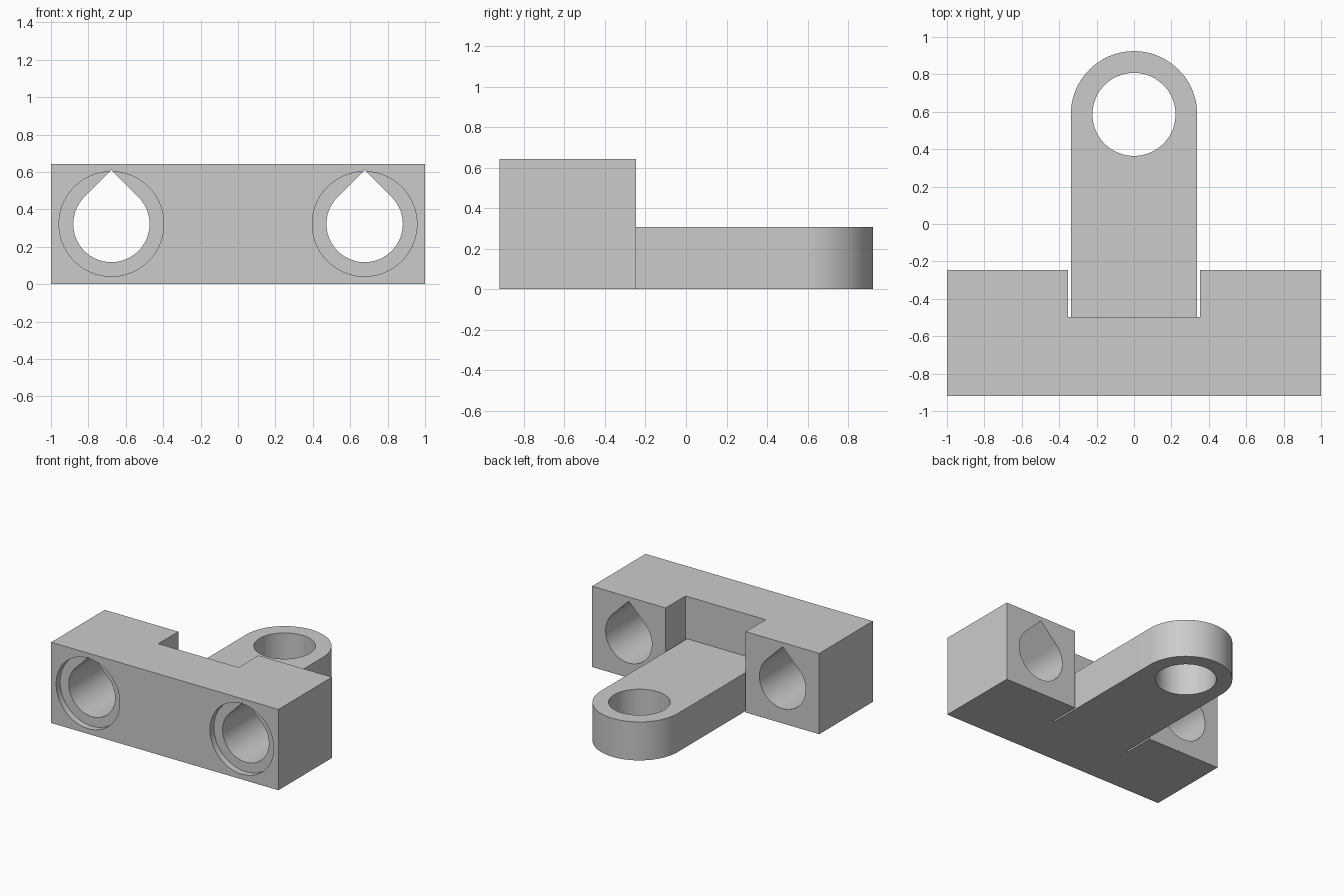
import bpy, bmesh
from math import pi, sin, cos, radians
from mathutils import Vector

if "Cube" in bpy.data.objects:
    bpy.data.objects.remove(bpy.data.objects["Cube"], do_unlink=True)

grey = bpy.data.materials.new("light grey")
grey.use_nodes = True
colour = (0.6, 0.6, 0.6, 1)
grey.diffuse_color = colour
grey.node_tree.nodes["Principled BSDF"].inputs["Base Color"].default_value = colour


def arc(cx, cy, r, start, end, steps):
    """Points on an arc, angles in degrees."""
    angles = [radians(start + (end - start) * i / steps) for i in range(steps + 1)]
    return [(cx + r * cos(a), cy + r * sin(a)) for a in angles]


def circle(cx, cy, r, steps=96):
    return arc(cx, cy, r, 0, 360, steps)[:-1]


def prism(name, outline, low, high, along="z"):
    """Extrude a closed outline along z, or an x-z outline along y."""
    def place(p, d):
        return Vector((p[0], p[1], d)) if along == "z" else Vector((p[0], d, p[1]))
    bm = bmesh.new()
    face = bm.faces.new([bm.verts.new(place(p, low)) for p in outline])
    side = bmesh.ops.extrude_face_region(bm, geom=[face])
    verts = [v for v in side["geom"] if isinstance(v, bmesh.types.BMVert)]
    bmesh.ops.translate(bm, verts=verts, vec=place((0, 0), high - low))
    bmesh.ops.recalc_face_normals(bm, faces=bm.faces)
    mesh = bpy.data.meshes.new(name)
    bm.to_mesh(mesh)
    bm.free()
    mesh.materials.append(grey)
    obj = bpy.data.objects.new(name, mesh)
    bpy.context.collection.objects.link(obj)
    return obj


def activate(obj):
    bpy.ops.object.select_all(action="DESELECT")
    obj.select_set(True)
    bpy.context.view_layer.objects.active = obj


def cut(obj, cutter):
    mod = obj.modifiers.new("cut", "BOOLEAN")
    mod.operation = "DIFFERENCE"
    mod.solver = "EXACT"
    mod.object = cutter
    activate(obj)
    bpy.ops.object.modifier_apply(modifier=mod.name)
    bpy.data.objects.remove(cutter, do_unlink=True)


def smooth(obj):
    activate(obj)
    bpy.ops.object.shade_smooth_by_angle(angle=radians(30))


front, back, slot_wall = -0.92, -0.247, -0.497
height, slot_half = 0.643, 0.353

# Clamp block with a slot in its back
half = [(1, front), (1, back), (slot_half, back), (slot_half, slot_wall)]
block = prism("clamp_block", half + [(-x, y) for x, y in reversed(half)], 0, height)

# Teardrop bores with shallow counterbores in the front
bore_z, bore_r = 0.322, 0.204
for x in (-0.677, 0.677):
    teardrop = arc(x, bore_z, bore_r, 135, 405, 72) + [(x, bore_z + bore_r * 2 ** 0.5)]
    cut(block, prism("bore_cutter", teardrop, front - 0.1, back + 0.1, "y"))
    cut(block, prism("counterbore_cutter", circle(x, bore_z, 0.28),
                     front - 0.1, front + 0.05, "y"))
smooth(block)

# Rounded arm with an eye hole
arm_half, eye_y = 0.338, 0.586
arm_outline = [(-arm_half, slot_wall), (arm_half, slot_wall)]
arm_outline += arc(0, eye_y, arm_half, 0, 180, 64)
arm = prism("mounting_arm", arm_outline, 0, 0.306)
cut(arm, prism("eye_cutter", circle(0, eye_y, 0.222), -0.1, 0.5))
smooth(arm)
